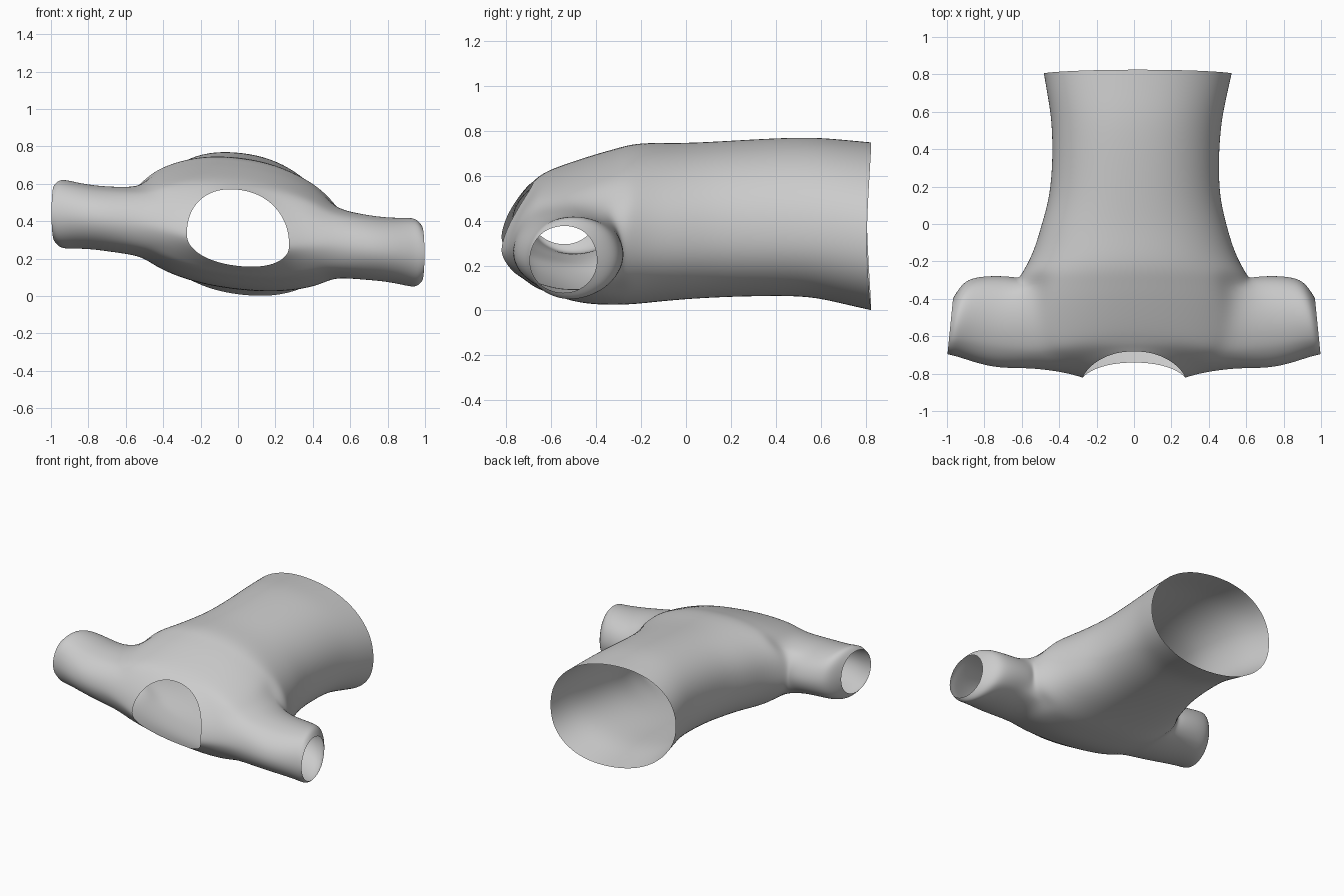
import bpy, bmesh
from math import sin, cos, pi, atan2

N = 32          # points around the torso
SLOPE = 0.11    # the shirt leans: left sleeve higher than right

# torso rings: y at side, y at top, y at bottom, half width, z bottom, z middle, z top
RINGS = [
    (0.805, 0.825, 0.825, 0.505, 0.005, 0.37, 0.745),
    (0.68, 0.69, 0.69, 0.48, 0.035, 0.39, 0.758),
    (0.55, 0.55, 0.55, 0.455, 0.068, 0.40, 0.77),
    (0.35, 0.35, 0.35, 0.445, 0.068, 0.40, 0.762),
    (0.15, 0.15, 0.15, 0.455, 0.063, 0.39, 0.75),
    (0.0, 0.0, 0.0, 0.495, 0.055, 0.38, 0.742),
    (-0.12, -0.12, -0.12, 0.53, 0.045, 0.37, 0.742),
    (-0.20, -0.20, -0.20, 0.565, 0.037, 0.36, 0.74),
    (-0.26, -0.26, -0.26, 0.60, 0.034, 0.35, 0.73),
    (-0.30, -0.31, -0.31, 0.62, 0.033, 0.34, 0.715),
    (-0.40, -0.38, -0.40, 0.63, 0.035, 0.335, 0.695),
    (-0.50, -0.45, -0.48, 0.63, 0.045, 0.335, 0.672),
    (-0.60, -0.52, -0.55, 0.62, 0.065, 0.335, 0.648),
    (-0.70, -0.58, -0.61, 0.60, 0.09, 0.335, 0.625),
    (-0.765, -0.615, -0.66, 0.56, 0.11, 0.335, 0.608),
    (-0.785, -0.64, -0.69, 0.46, 0.13, 0.33, 0.595),
    (-0.80, -0.66, -0.72, 0.36, 0.147, 0.315, 0.582),
    (-0.825, -0.68, -0.74, 0.275, 0.16, 0.30, 0.57),
]
HOLE = (9, 14)  # ring range of the armholes
ARM_Z = 0.335
# sleeve rings: x, y centre, y radius, z radius
SLEEVE = [
    (0.67, -0.525, 0.25, 0.178), (0.77, -0.515, 0.245, 0.174),
    (0.86, -0.505, 0.228, 0.180), (0.92, -0.505, 0.208, 0.188),
    (0.957, -0.525, 0.180, 0.184), (0.982, -0.545, 0.153, 0.152),
]


def spow(v, e):
    return (1 if v >= 0 else -1) * abs(v) ** e


bm = bmesh.new()

# torso tube, open at hem and neck
grid = []
for ys, yt, yb, hw, zb, zm, zt in RINGS:
    row = []
    for k in range(N):
        c, s = cos(2 * pi * k / N), sin(2 * pi * k / N)
        yc, h = (yt, zt - zm) if s >= 0 else (yb, zm - zb)
        row.append(bm.verts.new((hw * spow(c, 0.92),
                                 ys + (yc - ys) * abs(s) ** 1.4,
                                 zm + h * spow(s, 0.92))))
    grid.append(row)

rims = {1: set(), -1: set()}
for i in range(len(grid) - 1):
    for k in range(N):
        # leave out the armhole faces on both sides
        right = k < 3 or k >= N - 3
        left = N // 2 - 3 <= k < N // 2 + 3
        if HOLE[0] <= i < HOLE[1] and (right or left):
            continue
        m = (k + 1) % N
        bm.faces.new((grid[i][k], grid[i][m], grid[i + 1][m], grid[i + 1][k]))

for e in bm.edges:
    if e.is_boundary and all(-0.8 < v.co.y < 0.6 and abs(v.co.x) > 0.35 for v in e.verts):
        i_ok = all(any(v in grid[i] for i in range(HOLE[0], HOLE[1] + 1)) for v in e.verts)
        if i_ok:
            rims[1 if e.verts[0].co.x > 0 else -1].add(e)

# sleeves: extrude each armhole rim through the sleeve rings
for side, edges in rims.items():
    edges = list(edges)
    for v in {v for e in edges for v in e.verts}:
        a = atan2((v.co.z - ARM_Z) / 0.18, (v.co.y + 0.53) / 0.24)
        v.co.y = 0.4 * v.co.y + 0.6 * (-0.53 + 0.25 * cos(a))
        v.co.z = 0.4 * v.co.z + 0.6 * (ARM_Z + 0.19 * sin(a))
    pc, pr, pz = -0.53, 0.24, 0.18
    for x, yc, ry, rz in SLEEVE:
        geom = bmesh.ops.extrude_edge_only(bm, edges=edges)["geom"]
        edges = [g for g in geom if isinstance(g, bmesh.types.BMEdge)
                 and len(g.link_faces) == 1]
        for v in {v for e in edges for v in e.verts}:
            a = atan2((v.co.z - ARM_Z) / pz, (v.co.y - pc) / pr)
            v.co = (side * (x - 0.1 * ry * cos(a)), yc + ry * cos(a), ARM_Z + rz * sin(a))
        pc, pr, pz = yc, ry, rz

# lean of the whole garment and slight sideways drift of the hem
for v in bm.verts:
    v.co.z -= SLOPE * v.co.x
    v.co.x += 0.025 * max(0, v.co.y)

bmesh.ops.recalc_face_normals(bm, faces=bm.faces)
mesh = bpy.data.meshes.new("shirt")
bm.to_mesh(mesh)
bm.free()
for p in mesh.polygons:
    p.use_smooth = True
shirt = bpy.data.objects.new("shirt", mesh)
bpy.context.collection.objects.link(shirt)
sub = shirt.modifiers.new("smooth", "SUBSURF")
sub.levels = sub.render_levels = 2
